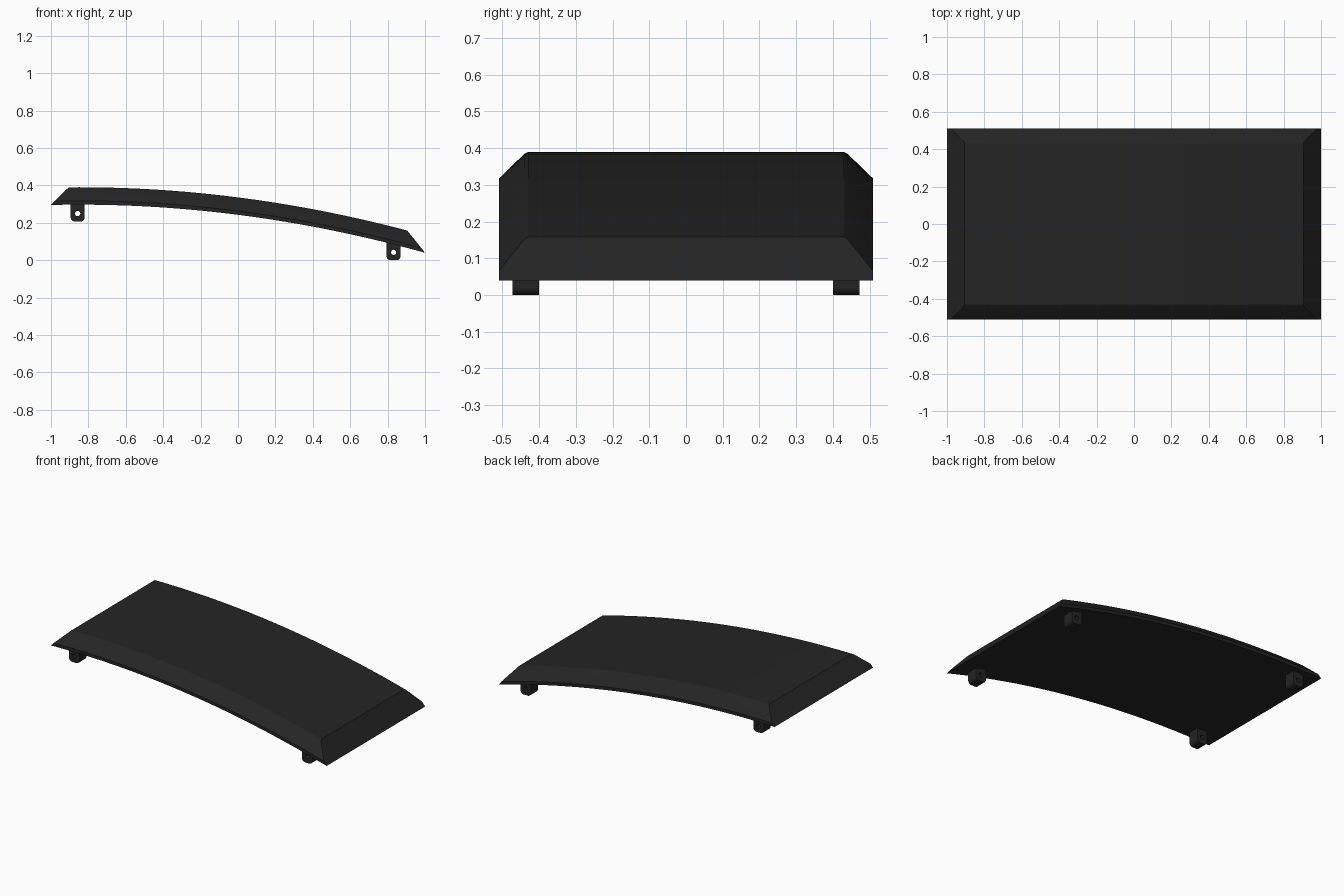
import bpy, bmesh, math

if "Cube" in bpy.data.objects:
    bpy.data.objects.remove(bpy.data.objects["Cube"])

black = bpy.data.materials.new("matte_black")
black.diffuse_color = (0.018, 0.018, 0.018, 1)
black.use_nodes = True
black.node_tree.nodes["Principled BSDF"].inputs["Base Color"].default_value = black.diffuse_color


def finish(obj, angle):
    bpy.context.view_layer.objects.active = obj
    obj.select_set(True)
    bpy.ops.object.shade_smooth_by_angle(angle=math.radians(angle))
    obj.select_set(False)


def underside(x):
    """Height of the panel's arched underside."""
    return 0.297 - (x + 0.85) ** 2 / 13.3


# Curved panel: bevelled section swept along the arch, ends mitred
half = [(0.51, 0.0, 1.0), (0.51, 0.02, 0.98), (0.441, 0.087, 0.911), (0.43, 0.093, 0.905)]
section = half + [(-y, h, x) for y, h, x in reversed(half)]
STEPS = 32
bm = bmesh.new()
rings = []
for i in range(STEPS + 1):
    t = 2 * i / STEPS - 1
    rings.append([bm.verts.new((t * xe, y, underside(t * xe) + h)) for y, h, xe in section])
for a, b in zip(rings, rings[1:]):
    for j in range(len(section)):
        k = (j + 1) % len(section)
        bm.faces.new((a[j], a[k], b[k], b[j]))
bm.faces.new(rings[0])
bm.faces.new(rings[-1])
bmesh.ops.recalc_face_normals(bm, faces=bm.faces)
mesh = bpy.data.meshes.new("curved_panel")
bm.to_mesh(mesh)
bm.free()
mesh.materials.append(black)
panel = bpy.data.objects.new("curved_panel", mesh)
bpy.context.collection.objects.link(panel)
finish(panel, 20)


# Mounting lug: rounded tab with a pin hole, extruded along y
def lug_mesh(height):
    w, r, n = 0.0375, 0.022, 6
    outline = [(-w, height), (-w, r)]
    for cx, start in ((r - w, 180), (w - r, 270)):
        for i in range(n + 1):
            a = math.radians(start + 90 * i / n)
            outline.append((cx + r * math.cos(a), r + r * math.sin(a)))
    outline.append((w, height))
    hole = [(0.014 * math.cos(i * math.tau / 20), 0.042 + 0.014 * math.sin(i * math.tau / 20))
            for i in range(20)]
    curve = bpy.data.curves.new("lug_profile", 'CURVE')
    curve.dimensions = '2D'
    curve.fill_mode = 'BOTH'
    curve.extrude = 0.036
    for pts in (outline, hole):
        spline = curve.splines.new('POLY')
        spline.points.add(len(pts) - 1)
        for p, (x, z) in zip(spline.points, pts):
            p.co = (x, z, 0, 1)
        spline.use_cyclic_u = True
    temp = bpy.data.objects.new("lug_profile", curve)
    bpy.context.collection.objects.link(temp)
    bpy.context.view_layer.update()
    result = bpy.data.meshes.new_from_object(
        temp.evaluated_get(bpy.context.evaluated_depsgraph_get()))
    bpy.data.objects.remove(temp)
    bm = bmesh.new()
    bm.from_mesh(result)
    bmesh.ops.remove_doubles(bm, verts=bm.verts, dist=0.0001)
    bmesh.ops.recalc_face_normals(bm, faces=bm.faces)
    bm.to_mesh(result)
    bm.free()
    result.materials.clear()
    result.materials.append(black)
    return result


for end, x, z, height in (("high", -0.857, 0.207, 0.11), ("low", 0.832, 0.0, 0.11)):
    for side, y in (("front", -0.436), ("back", 0.436)):
        lug = bpy.data.objects.new(f"{side}_{end}_lug", lug_mesh(height))
        lug.location = (x, y, z)
        lug.rotation_euler = (math.pi / 2, 0, 0)
        bpy.context.collection.objects.link(lug)
        finish(lug, 30)
